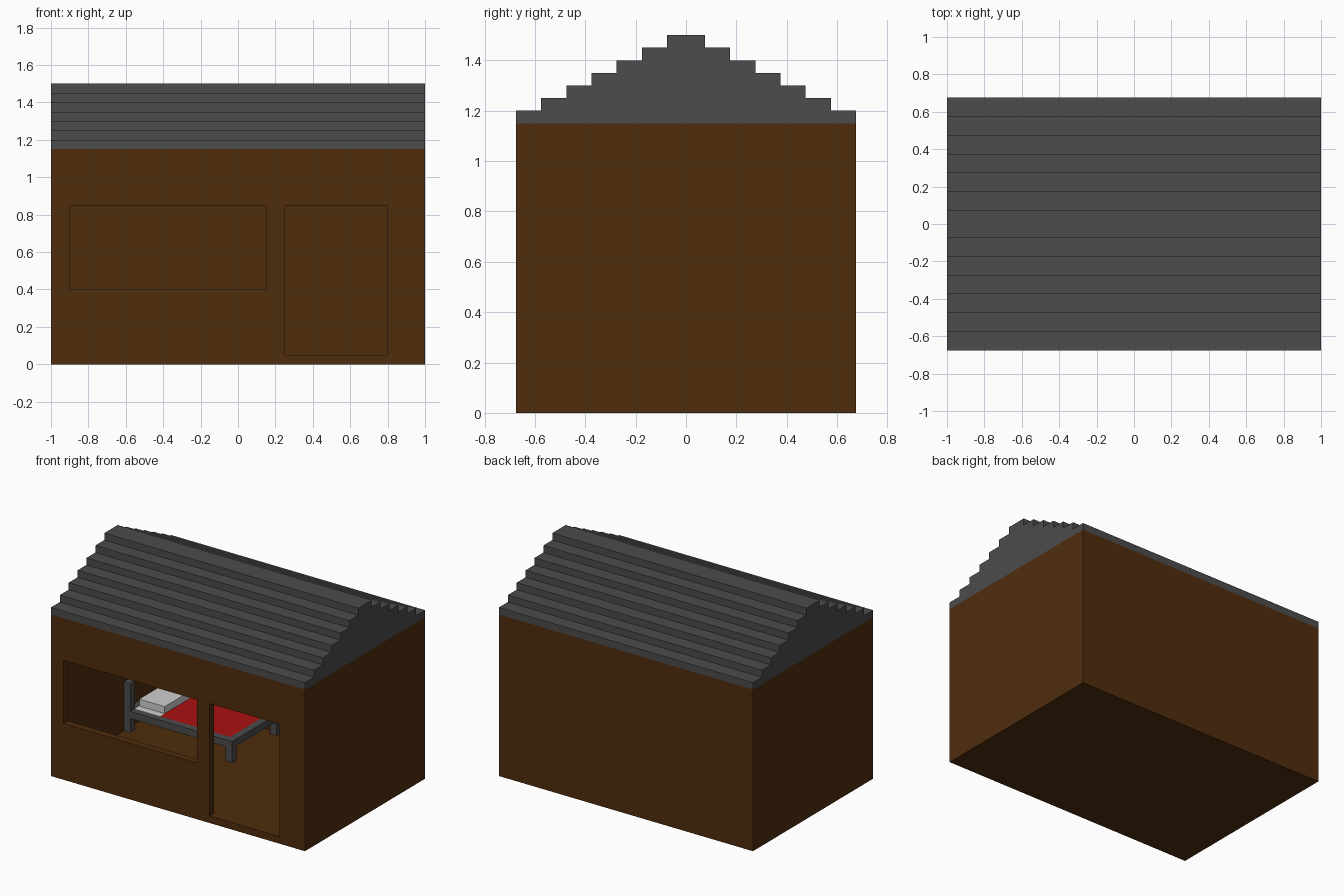
import bpy, bmesh

if "Cube" in bpy.data.objects:
    bpy.data.objects.remove(bpy.data.objects["Cube"])


def material(name, rgb):
    m = bpy.data.materials.new(name)
    m.diffuse_color = (*rgb, 1)
    m.use_nodes = True
    m.node_tree.nodes["Principled BSDF"].inputs["Base Color"].default_value = m.diffuse_color
    return m


BROWN = material("brown wood", (0.08, 0.026, 0.004))
GREY = material("dark grey", (0.072, 0.072, 0.072))
RED = material("red blanket", (0.40, 0.005, 0.006))
WHITE = material("white linen", (0.62, 0.62, 0.62))


def finish(name, bm, mat):
    bmesh.ops.recalc_face_normals(bm, faces=bm.faces)
    me = bpy.data.meshes.new(name)
    bm.to_mesh(me)
    bm.free()
    me.materials.append(mat)
    ob = bpy.data.objects.new(name, me)
    bpy.context.collection.objects.link(ob)
    return ob


def box(name, x, y, z, mat):
    """Box from (min, max) pairs on each axis."""
    bm = bmesh.new()
    bmesh.ops.create_cube(bm, size=1)
    for v in bm.verts:
        v.co = [r[0] if c < 0 else r[1] for c, r in zip(v.co, (x, y, z))]
    return finish(name, bm, mat)


# House shell: solid box with the room, window and door cut out
shell = box("house_walls", (-1, 1), (-0.675, 0.675), (0, 1.15), BROWN)
cuts = {
    "room_cutter": ((-0.95, 0.95), (-0.625, 0.625), (0.05, 1.3)),
    "window_cutter": ((-0.9, 0.15), (-0.8, -0.5), (0.4, 0.85)),
    "door_cutter": ((0.25, 0.8), (-0.8, -0.5), (0.05, 0.85)),
}
for name, dims in cuts.items():
    cutter = box(name, *dims, BROWN)
    cutter.hide_render = True
    cutter.hide_viewport = True
    mod = shell.modifiers.new(name, "BOOLEAN")
    mod.operation = "DIFFERENCE"
    mod.solver = "EXACT"
    mod.object = cutter

# Stepped roof: symmetric stair profile extruded along x
half = []
for i in range(7):
    y = 0.675 - 0.1 * i
    half += [(y, 1.15 + 0.05 * i), (y, 1.2 + 0.05 * i)]
profile = half + [(-y, z) for y, z in reversed(half)]
bm = bmesh.new()
face = bm.faces.new([bm.verts.new((-1, y, z)) for y, z in profile])
ext = bmesh.ops.extrude_face_region(bm, geom=[face])
for v in ext["geom"]:
    if isinstance(v, bmesh.types.BMVert):
        v.co.x = 1
finish("stepped_roof", bm, GREY)

# Bed posts: tall at the head, short at the foot
for side, y in (("front", 0.075), ("back", 0.575)):
    box(f"{side}_head_post", (-0.95, -0.9), (y, y + 0.05), (0.05, 0.4), GREY)
    box(f"{side}_foot_leg", (-0.15, -0.1), (y, y + 0.05), (0.05, 0.2), GREY)
    box(f"{side}_bed_rail", (-0.9, -0.15), (y, y + 0.05), (0.15, 0.2), GREY)
for end, x in (("head", -0.95), ("foot", -0.15)):
    box(f"{end}_bed_rail", (x, x + 0.05), (0.125, 0.575), (0.15, 0.2), GREY)

# Bedding, flush with the frame
box("sheet", (-0.9, -0.7), (0.125, 0.575), (0.15, 0.2), WHITE)
box("blanket", (-0.7, -0.15), (0.125, 0.575), (0.15, 0.2), RED)
box("pillow", (-0.9, -0.7), (0.175, 0.525), (0.2, 0.25), WHITE)
